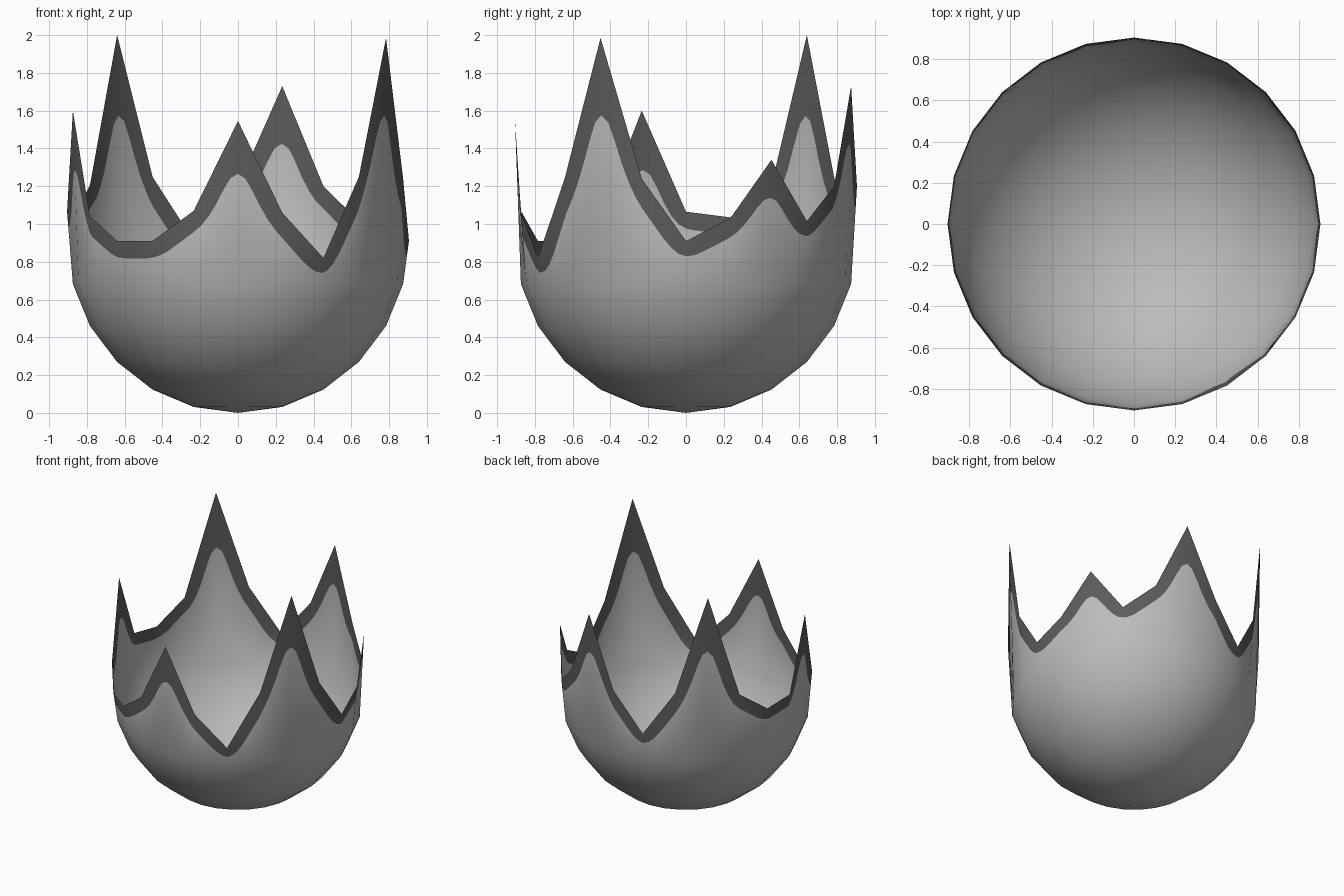
import bpy
import bmesh
import math
from mathutils import Vector

cube = bpy.data.objects.get("Cube")
if cube:
    bpy.data.objects.remove(cube, do_unlink=True)

SIDES, SUB = 24, 6           # sides of the bowl, colour-edge steps per side
RADIUS, HEIGHT = 0.905, 0.92
SIDE_LEN = 2 * RADIUS * math.sin(math.pi / SIDES)
BAND, BLUR = 0.092, 0.065    # rim band width and rounding of its lower edge

# Jagged rim heights, counter-clockwise from +x
RIM = [0.91, 1.03, 1.34, 1.015, 1.2, 1.73, 1.2, 0.91, 1.25, 2.0, 1.205, 1.035,
       1.065, 1.6, 1.04, 0.91, 0.91, 1.07, 1.545, 1.06, 0.82, 1.25, 1.985, 1.24]


def material(name, colour):
    mat = bpy.data.materials.new(name)
    mat.use_nodes = True
    mat.diffuse_color = colour
    mat.node_tree.nodes["Principled BSDF"].inputs["Base Color"].default_value = colour
    return mat


def rim_height(s):
    i = math.floor(s)
    t = s - i
    return RIM[i % SIDES] * (1 - t) + RIM[(i + 1) % SIDES] * t


def inset_height(s):
    """Lowest point reached by a circle of the band width rolled along the rim."""
    steps = [BAND * k / 10 for k in range(-10, 11)]
    return min(rim_height(s + u / SIDE_LEN) - math.sqrt(max(0, BAND**2 - u * u)) for u in steps)


def band_height(s):
    steps = [BLUR * k / 5 for k in range(-5, 6)]
    return sum(inset_height(s + u / SIDE_LEN) for u in steps) / len(steps)


def ring_point(s, radius, z):
    """Point on the straight-sided outline at side position s."""
    i = math.floor(s)
    a, b = (Vector((math.cos(k * math.tau / SIDES), math.sin(k * math.tau / SIDES), 0))
            for k in (i, i + 1))
    p = a.lerp(b, s - i) * radius
    p.z = z
    return p


bm = bmesh.new()

# Rounded bowl: rings every 15 degrees up from the pole
pole = bm.verts.new((0, 0, 0))
rings = []
for step in range(1, 5):
    ang = math.radians(15 * step)
    rings.append([bm.verts.new(ring_point(i, RADIUS * math.sin(ang), HEIGHT * (1 - math.cos(ang))))
                  for i in range(SIDES)])
for i in range(SIDES):
    j = (i + 1) % SIDES
    bm.faces.new((pole, rings[0][j], rings[0][i]))
    for lo, hi in zip(rings, rings[1:]):
        bm.faces.new((lo[i], lo[j], hi[j], hi[i]))

# Wall: shoulder ring, colour edge and jagged rim
ang = math.radians(75)
base_r, base_z = RADIUS * math.sin(ang), HEIGHT * (1 - math.cos(ang))
shoulder, edge, rim = [], [], []
for n in range(SIDES * SUB):
    s = n / SUB
    low = ring_point(s, base_r, base_z)
    top = ring_point(s, RADIUS, rim_height(s))
    f = (band_height(s) - base_z) / (top.z - base_z)
    shoulder.append(bm.verts.new(low))
    edge.append(bm.verts.new(low.lerp(top, f)))
    rim.append(bm.verts.new(top))
count = len(rim)
for n in range(count):
    m = (n + 1) % count
    bm.faces.new((shoulder[n], shoulder[m], edge[m], edge[n]))
    bm.faces.new((edge[n], edge[m], rim[m], rim[n])).material_index = 1
for i in range(SIDES):
    j = (i + 1) % SIDES
    upper = [shoulder[(i * SUB + k) % count] for k in range(SUB, -1, -1)]
    bm.faces.new([rings[-1][i], rings[-1][j]] + upper)

for face in bm.faces:
    face.smooth = True
mesh = bpy.data.meshes.new("broken_shell")
bm.to_mesh(mesh)
bm.free()
mesh.materials.append(material("shell grey", (0.5, 0.5, 0.5, 1)))
mesh.materials.append(material("dark rim grey", (0.105, 0.105, 0.105, 1)))

# Round shading across the flat sides
mesh.normals_split_custom_set_from_vertices(
    [Vector((v.co.x, v.co.y, min(v.co.z, HEIGHT) - HEIGHT)).normalized() for v in mesh.vertices])

shell = bpy.data.objects.new("broken_shell", mesh)
bpy.context.scene.collection.objects.link(shell)
